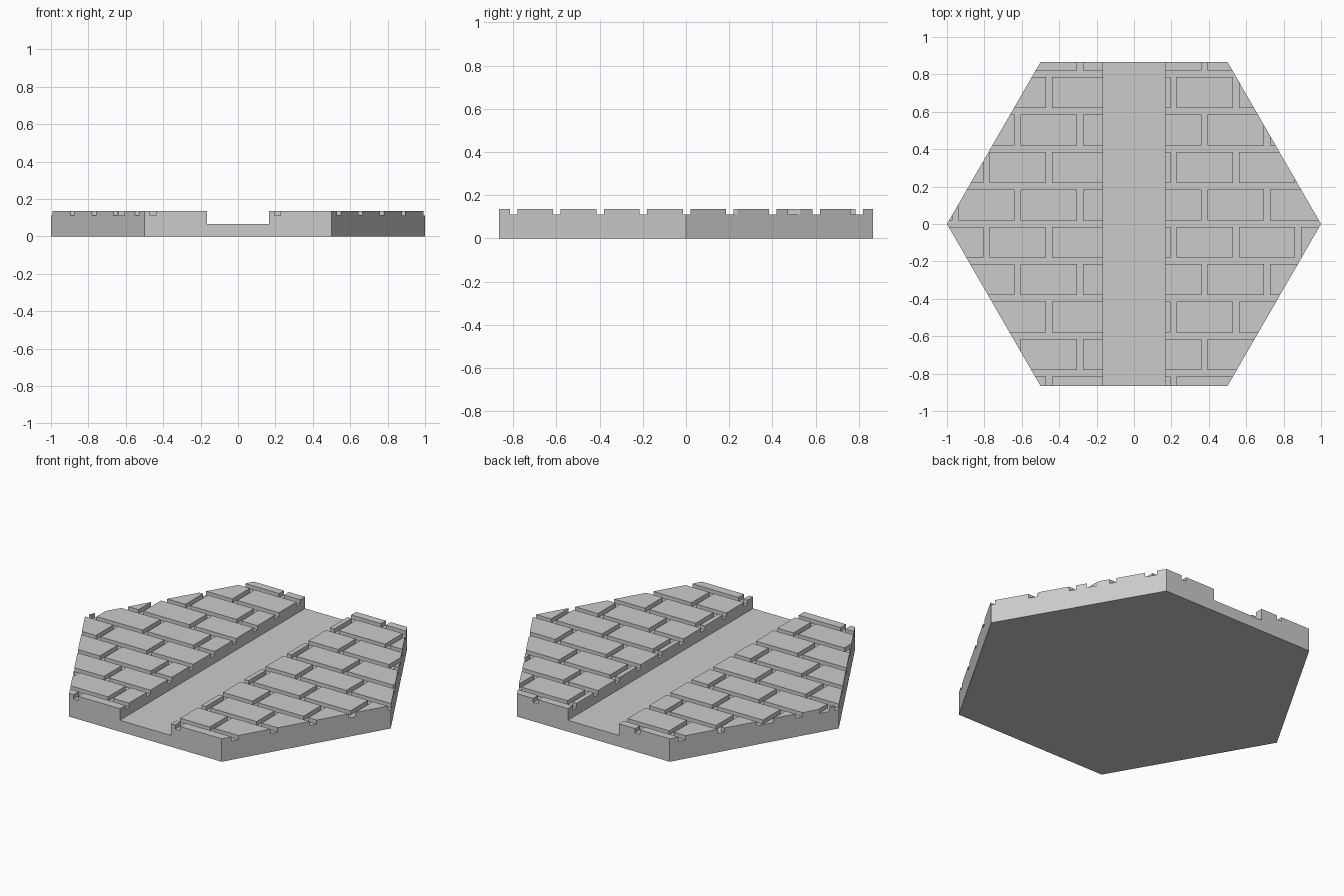
import bpy
import bmesh
import math
from mathutils import Matrix, Vector

cube = bpy.data.objects.get("Cube")
if cube:
    bpy.data.objects.remove(cube, do_unlink=True)

CHANNEL_Z, GROOVE_Z, TOP_Z = 0.067, 0.111, 0.136
CHANNEL = 0.167            # half width of the channel
ROW, ROW_START, ROW_GAP = 0.2, 0.0025, 0.0175
BRICK, JOINT_GAP = 1 / 3, 0.016
JOINT_ODD = 0.211          # joint offset of odd rows; even rows shift by half

stone = bpy.data.materials.new("grey stone")
stone.use_nodes = True
stone.diffuse_color = (0.6, 0.6, 0.6, 1)
bsdf = stone.node_tree.nodes["Principled BSDF"]
bsdf.inputs["Base Color"].default_value = (0.6, 0.6, 0.6, 1)
bsdf.inputs["Roughness"].default_value = 0.8

# Hexagonal slab up to the channel floor
bm = bmesh.new()
bmesh.ops.create_cone(bm, cap_ends=True, segments=6, radius1=1, radius2=1,
                      depth=CHANNEL_Z,
                      matrix=Matrix.Translation((0, 0, CHANNEL_Z / 2))
                      @ Matrix.Rotation(math.pi / 2, 4, 'Z'))


def row_of(y):
    return math.floor((y - ROW_START) / ROW)


def joint_offset(row):
    return JOINT_ODD + (BRICK / 2 if row % 2 == 0 else 0)


def upper_faces(test=lambda c: True):
    return [f for f in bm.faces
            if min(v.co.z for v in f.verts) > CHANNEL_Z - 1e-4
            and abs(f.normal.z) > 0.5 and test(f.calc_center_median())]


def cut(axis, value, test=lambda c: True):
    faces = upper_faces(test)
    if not faces:
        return
    edges = list({e for f in faces for e in f.edges})
    verts = list({v for f in faces for v in f.verts})
    normal = Vector((1, 0, 0)) if axis == 'x' else Vector((0, 1, 0))
    bmesh.ops.bisect_plane(bm, geom=verts + edges + faces, dist=1e-5,
                           plane_co=normal * value, plane_no=normal)
    bm.normal_update()


def on_land(c):
    return abs(c.x) > CHANNEL


def is_brick(c):
    from_row = abs((c.y - ROW_START + ROW / 2) % ROW - ROW / 2)
    x = c.x - joint_offset(row_of(c.y))
    from_joint = abs((x + BRICK / 2) % BRICK - BRICK / 2)
    return on_land(c) and from_row > ROW_GAP and from_joint > JOINT_GAP


def raise_faces(test, height):
    result = bmesh.ops.extrude_face_region(bm, geom=upper_faces(test))
    verts = [g for g in result["geom"] if isinstance(g, bmesh.types.BMVert)]
    bmesh.ops.translate(bm, verts=verts, vec=(0, 0, height))
    bm.normal_update()


# Channel edges, then the long grooves between rows
bm.normal_update()
for side in (-1, 1):
    cut('x', side * CHANNEL)
for k in range(-4, 5):
    for side in (-1, 1):
        cut('y', ROW_START + k * ROW + side * ROW_GAP, on_land)

# Staggered joints within each row
for row in range(-5, 5):
    def in_row(c, row=row):
        return (on_land(c) and row_of(c.y) == row
                and abs((c.y - ROW_START + ROW / 2) % ROW - ROW / 2) > ROW_GAP)
    for n in range(-4, 4):
        for side in (-1, 1):
            x = joint_offset(row) + n * BRICK + side * JOINT_GAP
            if CHANNEL < abs(x) < 1:
                cut('x', x, in_row)

# Raise the two banks, then the bricks on them
raise_faces(on_land, GROOVE_Z - CHANNEL_Z)
raise_faces(is_brick, TOP_Z - GROOVE_Z)

bmesh.ops.recalc_face_normals(bm, faces=bm.faces[:])
mesh = bpy.data.meshes.new("brick_channel_tile")
bm.to_mesh(mesh)
bm.free()
mesh.materials.append(stone)
tile = bpy.data.objects.new("brick_channel_tile", mesh)
bpy.context.collection.objects.link(tile)
